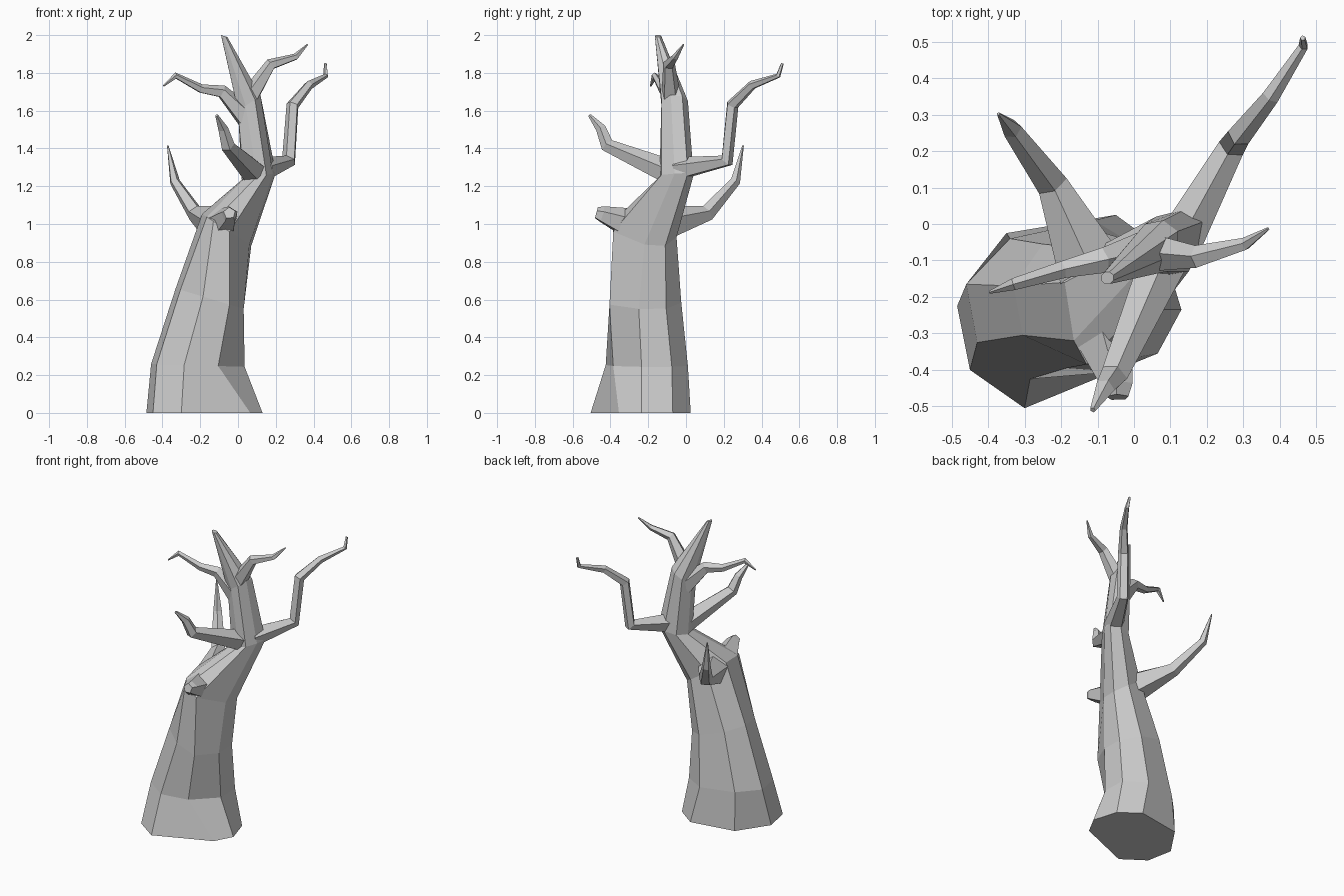
import bpy, bmesh, math
from mathutils import Vector


def loft(name, rings):
    """Skin a list of equal-sized vertex rings and cap both ends."""
    bm = bmesh.new()
    vs = [[bm.verts.new(p) for p in r] for r in rings]
    n = len(vs[0])
    for a, b in zip(vs, vs[1:]):
        for i in range(n):
            j = (i + 1) % n
            bm.faces.new((a[i], a[j], b[j], b[i]))
    bm.faces.new(vs[0][::-1])
    bm.faces.new(vs[-1])
    bmesh.ops.recalc_face_normals(bm, faces=bm.faces)
    me = bpy.data.meshes.new(name)
    bm.to_mesh(me)
    bm.free()
    ob = bpy.data.objects.new(name, me)
    bpy.context.collection.objects.link(ob)
    return ob


def branch(name, path, sides=5):
    """Tapered faceted limb along points (x, y, z, radius)."""
    pts = [Vector(p[:3]) for p in path]
    side = None
    rings = []
    for i, p in enumerate(pts):
        before = (p - pts[i - 1]).normalized() if i else Vector()
        after = (pts[i + 1] - p).normalized() if i < len(pts) - 1 else Vector()
        d = (before + after).normalized()
        if side is None:
            side = d.cross(Vector((0, 0, 1)))
        side = (side - d * side.dot(d)).normalized()   # carry the frame along
        up = side.cross(d)
        r = path[i][3] * 1.08
        rings.append([p + r * (side * math.cos(a) + up * math.sin(a))
                      for a in (math.tau * k / sides + math.pi / 2 for k in range(sides))])
    return loft(name, rings)


# Trunk: eight-sided sections (height, tilt along x, outline from front left)
sections = [
    (0.0, 0, [(-.45, -.40), (-.30, -.505), (.065, -.355), (.13, -.235),
              (.08, -.07), (-.05, .025), (-.35, -.025), (-.485, -.225)]),
    (.245, -.03, [(-.43, -.325), (-.285, -.425), (-.105, -.385), (.035, -.235),
                  (.03, -.075), (-.11, .01), (-.34, -.04), (-.46, -.165)]),
    (.56, -.3, [(-.305, -.305), (-.185, -.395), (-.045, -.405), (.03, -.25),
                (.028, -.105), (-.08, -.025), (-.25, -.055), (-.33, -.17)]),
    (.93, -.65, [(-.165, -.32), (-.13, -.385), (-.045, -.385), (.06, -.22),
                 (.07, -.11), (0, -.05), (-.11, -.07), (-.19, -.16)]),
    (1.23, .2, [(.03, -.11), (.10, -.14), (.15, -.13), (.185, -.06),
                (.20, .01), (.14, .04), (.06, .02), (.02, -.05)]),
    (1.6, .65, [(0, -.11), (.04, -.13), (.09, -.13), (.12, -.08),
                (.12, -.02), (.08, .01), (.03, 0), (0, -.06)]),
]
rings = [[(x, y, z + t * x) for x, y in outline] for z, t, outline in sections]
rings.append([(-.073 + .018 * math.cos(a), -.148 + .018 * math.sin(a),
               1.995 - .3 * .018 * math.cos(a))
              for a in (math.radians(205 + 45 * k) for k in range(8))])
loft("trunk", rings)

# Broken limb at the front of the shoulder
branch("broken_stub", [(-.085, -.30, 1.0, .08), (-.045, -.445, 1.05, .042),
                       (-.045, -.475, 1.058, .03)])

# Bare limbs
branch("lower_left_branch", [(-.12, -.12, 1.0, .09), (-.225, .11, 1.055, .042),
                             (-.335, .26, 1.225, .026), (-.372, .302, 1.415, .004)])
branch("right_branch", [(.13, -.04, 1.29, .06), (.27, .215, 1.335, .036),
                        (.29, .245, 1.63, .032), (.375, .35, 1.735, .023),
                        (.465, .488, 1.785, .013), (.463, .51, 1.85, .007)])
branch("front_branch", [(.09, -.08, 1.27, .065), (-.055, -.415, 1.415, .036),
                        (-.08, -.45, 1.505, .026), (-.113, -.51, 1.575, .008)])
branch("upper_left_branch", [(.05, -.07, 1.56, .06), (-.085, -.10, 1.70, .034),
                             (-.195, -.125, 1.715, .023), (-.33, -.165, 1.785, .016),
                             (-.395, -.187, 1.73, .004)])
branch("upper_right_branch", [(.06, -.08, 1.67, .05), (.175, -.09, 1.845, .03),
                              (.305, -.055, 1.885, .017), (.368, -.013, 1.95, .004)])
